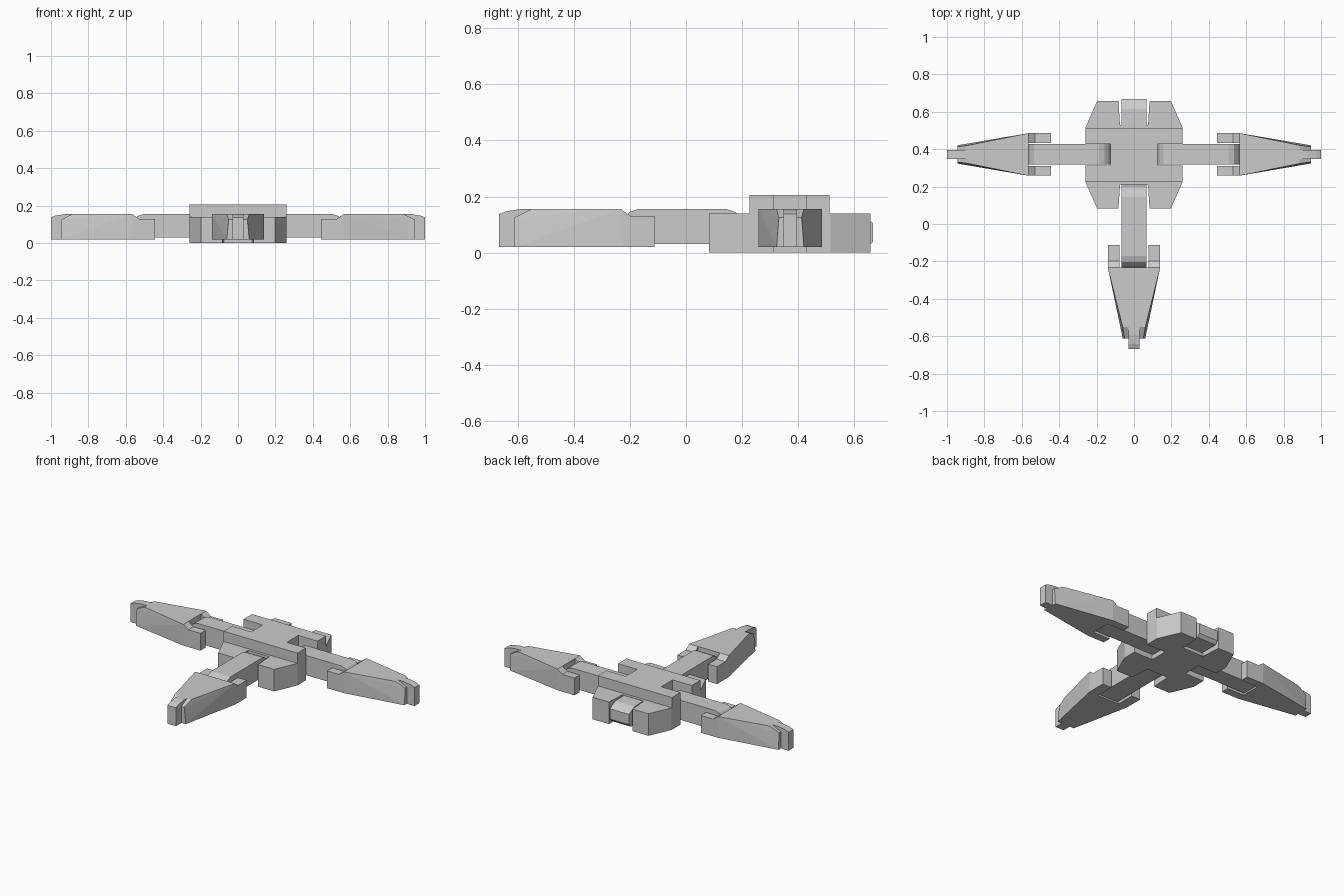
import bpy, bmesh
from math import pi
from mathutils import Matrix, Vector

if "Cube" in bpy.data.objects:
    bpy.data.objects.remove(bpy.data.objects["Cube"])

CY = 0.37  # y centre of the hub


def add_prism(bm, pts, lo, hi, axis):
    """Extrude a 2D outline; axis 'z': pts are (x, y), axis 'y': (x, z), axis 'x': (y, z)."""
    def place(p, d):
        return {'z': (p[0], p[1], d), 'y': (p[0], d, p[1]), 'x': (d, p[0], p[1])}[axis]
    a = [bm.verts.new(place(p, lo)) for p in pts]
    b = [bm.verts.new(place(p, hi)) for p in pts]
    n = len(pts)
    faces = [bm.faces.new(a), bm.faces.new(b)]
    faces += [bm.faces.new((a[i], a[(i + 1) % n], b[(i + 1) % n], b[i])) for i in range(n)]
    bmesh.ops.recalc_face_normals(bm, faces=faces)


def add_hull(bm, pts):
    verts = [bm.verts.new(p) for p in pts]
    bmesh.ops.convex_hull(bm, input=verts)


def finish(name, bm, matrix=Matrix()):
    bm.transform(matrix)
    bmesh.ops.recalc_face_normals(bm, faces=bm.faces)
    me = bpy.data.meshes.new(name)
    bm.to_mesh(me)
    bm.free()
    ob = bpy.data.objects.new(name, me)
    bpy.context.collection.objects.link(ob)
    return ob


def four_way(quadrant):
    """Mirror a quadrant outline (running from +x side to +y side) into a full loop."""
    half = quadrant + [(-x, y) for x, y in reversed(quadrant)]
    full = half + [(x, -y) for x, y in reversed(half)]
    return [(x, y + CY) for x, y in full]


# Hub: slotted lower block with a raised H-shaped plate
side_slot = [(0.125, 0.0575), (0.26, 0.0575)]
bm = bmesh.new()
add_prism(bm, four_way(side_slot + [(0.26, 0.145), (0.197, 0.288), (0.083, 0.288),
                                    (0.075, 0.16)]), 0, 0.14, 'z')
hub = finish("hub", bm)
bm = bmesh.new()
add_prism(bm, four_way(side_slot + [(0.26, 0.143)]), 0.14, 0.205, 'z')
finish("hub_top_plate", bm)

# Rounded connector in the rear slot
bm = bmesh.new()
add_prism(bm, [(0.51, 0.02), (0.65, 0.02), (0.668, 0.04), (0.668, 0.105), (0.655, 0.115),
               (0.615, 0.135), (0.51, 0.138)], -0.068, 0.068, 'x')
finish("rear_connector", bm)

# Arms: a link bar with rounded ends and a forked, tapering foot, built along +x
BAR = [(0.122, 0.03), (0.122, 0.09), (0.135, 0.125), (0.158, 0.145), (0.188, 0.155),
       (0.505, 0.155), (0.535, 0.145), (0.555, 0.122), (0.568, 0.085), (0.568, 0.03)]
PRONG = [(0.445, 0.02), (0.445, 0.13), (0.53, 0.13), (0.565, 0.155), (0.565, 0.02)]
TIP = [(0.885, 0.02), (1.0, 0.02), (1.0, 0.137), (0.975, 0.147), (0.925, 0.155), (0.885, 0.155)]


def make_arm(prefix, matrix):
    bm = bmesh.new()
    add_prism(bm, BAR, -0.068, 0.068, 'y')
    finish(prefix + "_link_bar", bm, matrix)

    bm = bmesh.new()
    for s in (-1, 1):
        add_prism(bm, PRONG, s * 0.077, s * 0.14, 'y')
    add_prism(bm, TIP, -0.03, 0.03, 'y')
    body = [(0.565, 0.14, 0.02), (0.945, 0.06, 0.02), (0.565, 0.14, 0.155),
            (0.885, 0.06, 0.155), (0.945, 0.05, 0.125)]
    add_hull(bm, [(x, s * y, z) for x, y, z in body for s in (-1, 1)])
    finish(prefix + "_foot", bm, matrix)


narrow = Matrix.Scale(0.81, 4, Vector((0, 1, 0)))
make_arm("right", Matrix.Translation((0, CY + 0.002, 0)) @ narrow)
make_arm("left", Matrix.Translation((0, CY + 0.002, 0)) @ Matrix.Rotation(pi, 4, 'Z') @ narrow)
make_arm("front", Matrix.Translation((0, 0.333, 0)) @ Matrix.Rotation(-pi / 2, 4, 'Z'))
